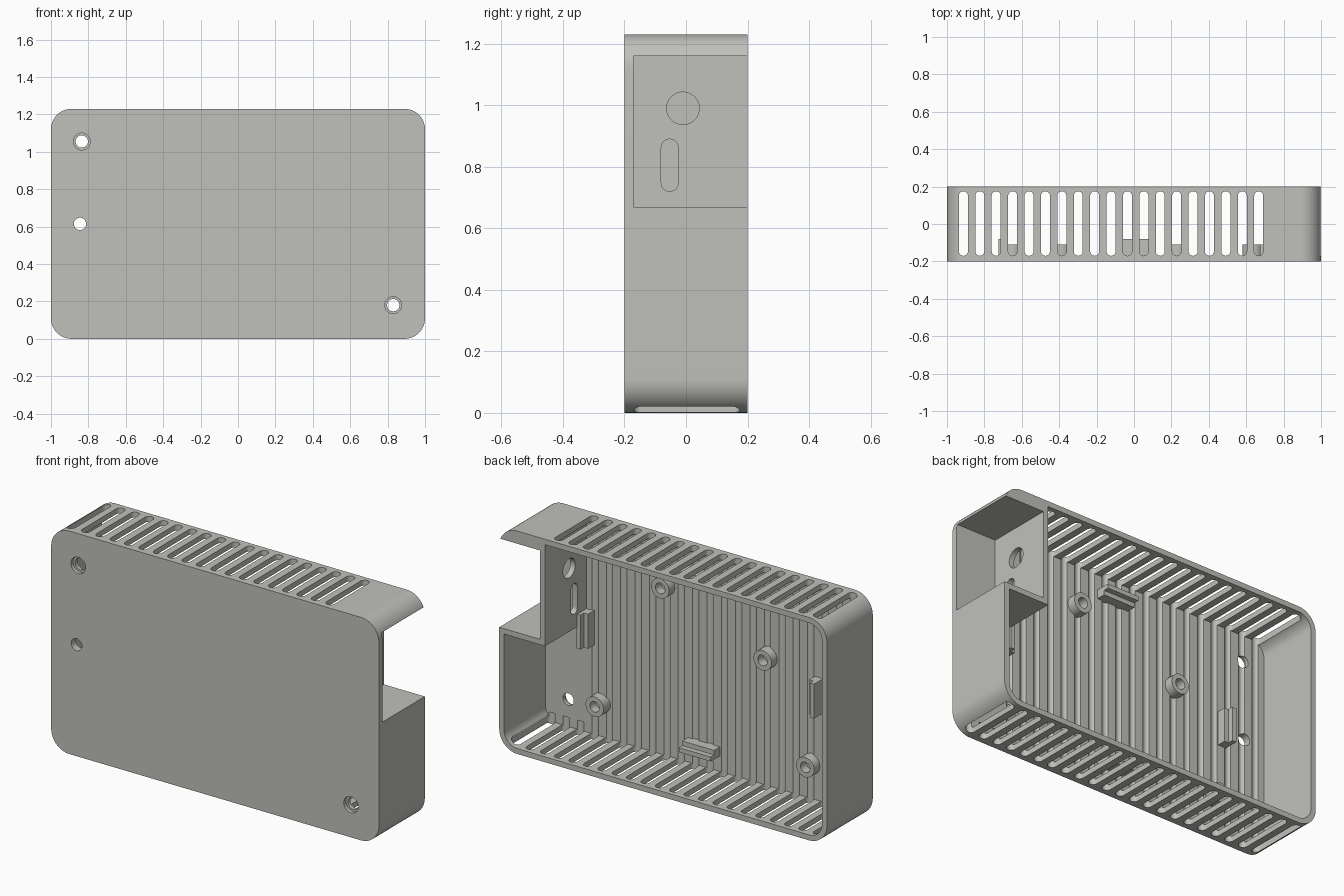
import bpy, bmesh, math
from mathutils import Vector

if "Cube" in bpy.data.objects:
    bpy.data.objects.remove(bpy.data.objects["Cube"])

grey = bpy.data.materials.new("warm grey plastic")
grey.diffuse_color = (0.53, 0.53, 0.50, 1)
grey.use_nodes = True
grey.node_tree.nodes["Principled BSDF"].inputs["Base Color"].default_value = grey.diffuse_color


# --- 2D profiles ---
def arc(cx, cy, r, a0, a1, n):
    return [(cx + r * math.cos(math.radians(a0 + (a1 - a0) * i / n)),
             cy + r * math.sin(math.radians(a0 + (a1 - a0) * i / n))) for i in range(n + 1)]


def circle(cx, cy, r, n=32):
    return arc(cx, cy, r, 0, 360, n)[:-1]


def rect(x0, x1, y0, y1):
    return [(x0, y0), (x1, y0), (x1, y1), (x0, y1)]


def capsule(cx, y0, y1, w):
    r = w / 2
    return arc(cx, y1 - r, r, 0, 180, 12) + arc(cx, y0 + r, r, 180, 360, 12)


# --- extruded solids ---
PLACE = {'x': lambda a, b, t: Vector((t, a, b)),
         'y': lambda a, b, t: Vector((a, t, b)),
         'z': lambda a, b, t: Vector((a, b, t))}


def solid(name, prisms):
    """Each prism is (profile, axis, start, end)."""
    bm = bmesh.new()
    for pts, axis, lo, hi in prisms:
        f = PLACE[axis]
        a = [bm.verts.new(f(p, q, lo)) for p, q in pts]
        b = [bm.verts.new(f(p, q, hi)) for p, q in pts]
        bm.faces.new(a)
        bm.faces.new(b[::-1])
        for i in range(len(a)):
            j = (i + 1) % len(a)
            bm.faces.new((a[j], a[i], b[i], b[j]))
    bmesh.ops.recalc_face_normals(bm, faces=bm.faces[:])
    me = bpy.data.meshes.new(name)
    bm.to_mesh(me)
    bm.free()
    me.materials.append(grey)
    ob = bpy.data.objects.new(name, me)
    bpy.context.collection.objects.link(ob)
    return ob


def cut(ob, prisms):
    cutter = solid("cutter", prisms)
    mod = ob.modifiers.new("cut", 'BOOLEAN')
    mod.operation, mod.solver, mod.object = 'DIFFERENCE', 'EXACT', cutter
    dg = bpy.context.evaluated_depsgraph_get()
    dg.update()
    me = bpy.data.meshes.new_from_object(ob.evaluated_get(dg))
    ob.modifiers.clear()
    ob.data = me
    bpy.data.objects.remove(cutter)


def smooth(ob):
    bpy.ops.object.select_all(action='DESELECT')
    ob.select_set(True)
    bpy.context.view_layer.objects.active = ob
    bpy.ops.object.shade_smooth_by_angle(angle=math.radians(30))


H, R, T = 1.23, 0.11, 0.03      # height, corner radius, wall
FLOOR = -0.16                   # inside face of the front plate

# --- enclosure shell: rounded box, open at the back ---
c, r = 1 - R, R - T
outer = (arc(c, H - R, R, 0, 90, 12) + arc(-c, H - R, R, 90, 180, 12)
         + arc(-c, R, R, 180, 270, 12) + arc(c, R, R, 270, 360, 12))
shell = solid("enclosure_shell", [(outer, 'y', -0.2, 0.2)])

# cavity leaves a solid block in the upper right for the connector recess
cavity = ([(1 - T, 0.64), (0.72, 0.64), (0.72, H - T)]
          + arc(-c, H - R, r, 90, 180, 12) + arc(-c, R, r, 180, 270, 12)
          + arc(c, R, r, 270, 360, 12))
cut(shell, [(cavity, 'y', FLOOR, 0.3)])
cut(shell, [(rect(0.75, 1.1, 0.67, 1.16), 'y', -0.17, 0.3)])

# connector openings in the recess wall
cut(shell, [(circle(-0.01, 0.99, 0.053), 'x', 0.65, 0.8),
            (capsule(-0.053, 0.72, 0.89, 0.055), 'x', 0.65, 0.8)])

# vent slots: 19 run through top and bottom, grooving the plate; 3 more below only
slots = []
for i in range(22):
    top = H + 0.1 if i < 19 else 0.08
    slots.append((capsule(-0.912 + i * 0.0877, -0.17, 0.175, 0.048), 'z', -0.1, top))
cut(shell, slots)

# screw holes, two of them counterbored
holes = [(-0.835, 1.055), (0.83, 0.18), (-0.845, 0.615)]
cut(shell, [(circle(x, z, 0.033), 'y', -0.3, -0.1) for x, z in holes])
cut(shell, [(circle(x, z, 0.045), 'y', -0.3, -0.18) for x, z in holes[:2]])
smooth(shell)

# --- board standoffs ---
for x, z in [(0.235, 0.97), (-0.39, 0.74), (0.635, 0.21), (-0.65, 0.22)]:
    post = solid("standoff", [(circle(x, z, 0.055), 'y', -0.18, -0.11)])
    cut(post, [(circle(x, z, 0.029), 'y', FLOOR, 0)])
    smooth(post)


# --- board clips: tall outer lip with a low inner ledge ---
def clip_profile(edge, inward):
    s = 0.025 * inward
    return [(edge, -0.18), (edge, -0.08), (edge + s, -0.08), (edge + s, -0.11),
            (edge + 2 * s, -0.11), (edge + 2 * s, -0.18)]


for edge, inward in [(-0.725, 1), (0.725, -1)]:
    solid("side_clip", [(clip_profile(edge, inward), 'z', 0.52, 0.71)])
for edge, inward in [(0.115, 1), (H - 0.115, -1)]:
    solid("end_clip", [([(y, z) for z, y in clip_profile(edge, inward)], 'x', -0.095, 0.1)])
